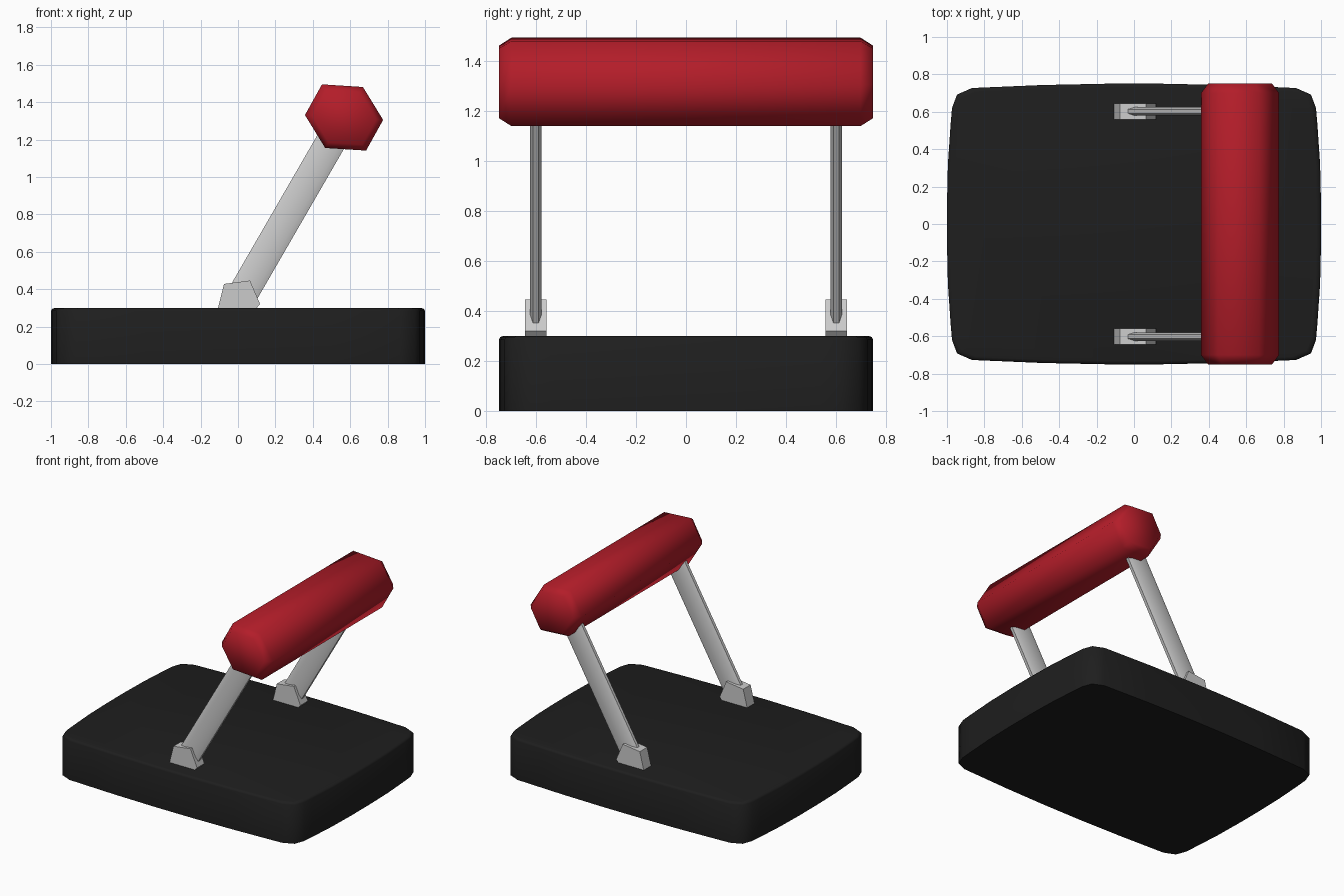
import bpy, bmesh
from math import radians, cos, sin
from mathutils import Vector

if "Cube" in bpy.data.objects:
    bpy.data.objects.remove(bpy.data.objects["Cube"])


def material(name, rgb):
    m = bpy.data.materials.new(name)
    m.diffuse_color = (*rgb, 1)
    m.use_nodes = True
    m.node_tree.nodes["Principled BSDF"].inputs["Base Color"].default_value = m.diffuse_color
    return m


def loft(name, rings, angle, mat=None):
    """Skin a list of equal-length closed rings and cap both ends."""
    bm = bmesh.new()
    vs = [[bm.verts.new(p) for p in ring] for ring in rings]
    n = len(vs[0])
    for a, b in zip(vs, vs[1:]):
        for i in range(n):
            j = (i + 1) % n
            bm.faces.new((a[i], a[j], b[j], b[i]))
    bm.faces.new(vs[0])
    bm.faces.new(vs[-1])
    bmesh.ops.recalc_face_normals(bm, faces=bm.faces)
    me = bpy.data.meshes.new(name)
    bm.to_mesh(me)
    bm.free()
    ob = bpy.data.objects.new(name, me)
    bpy.context.collection.objects.link(ob)
    if mat:
        me.materials.append(mat)
    bpy.ops.object.select_all(action='DESELECT')
    ob.select_set(True)
    bpy.context.view_layer.objects.active = ob
    bpy.ops.object.shade_smooth_by_angle(angle=radians(angle))
    return ob


red = material("red", (0.45, 0.012, 0.022))
black = material("black", (0.013, 0.013, 0.013))

# Base: bulging rounded rectangle, softened along the top rim
quarter = [(1.0, 0.1), (0.995, 0.32), (0.98, 0.54), (0.973, 0.62), (0.946, 0.692),
           (0.866, 0.727), (0.49, 0.743), (0.15, 0.75)]
half = quarter + [(-x, y) for x, y in reversed(quarter)]
outline = half + [(-x, -y) for x, y in half]


def base_ring(inset, z):
    return [(x * (1 - inset), y * (1 - inset), z) for x, y in outline]


loft("base", [base_ring(0, 0), base_ring(0, 0.285),
              base_ring(0.008, 0.296), base_ring(0.025, 0.30)], 50, black)

# Hinge blocks and slanted arms, one pair on each side
hinge = [(-0.075, 0.428), (0.064, 0.446), (0.118, 0.32), (0.02, 0.21), (-0.109, 0.292)]
section = [(0.08, 0.011), (0.05, 0.023), (-0.05, 0.023), (-0.08, 0.011),
           (-0.08, -0.011), (-0.05, -0.023), (0.05, -0.023), (0.08, -0.011)]
start, end = Vector((0, 0, 0.33)), Vector((0.555, 0, 1.29))
along = (end - start).normalized()
across = Vector((along.z, 0, -along.x))
for side, y in (("front", -0.602), ("back", 0.602)):
    loft(side + "_hinge", [[(x, y + d, z) for x, z in hinge] for d in (-0.043, 0.043)], 40)
    loft(side + "_arm", [[p + across * w + Vector((0, y + t, 0)) for w, t in section]
                         for p in (start, end)], 65)

# Padded bar: hexagonal roll with chamfered ends
def bar_ring(y, s):
    hexa = [(0.209, -0.013), (0.101, 0.163), (-0.118, 0.177),
            (-0.209, 0.013), (-0.101, -0.163), (0.118, -0.177)]
    return [(0.567 + x * s, y, 1.318 + z * s) for x, z in hexa]


loft("padded_bar", [bar_ring(-0.75, 0.82), bar_ring(-0.7, 1),
                    bar_ring(0.7, 1), bar_ring(0.75, 0.82)], 80, red)
